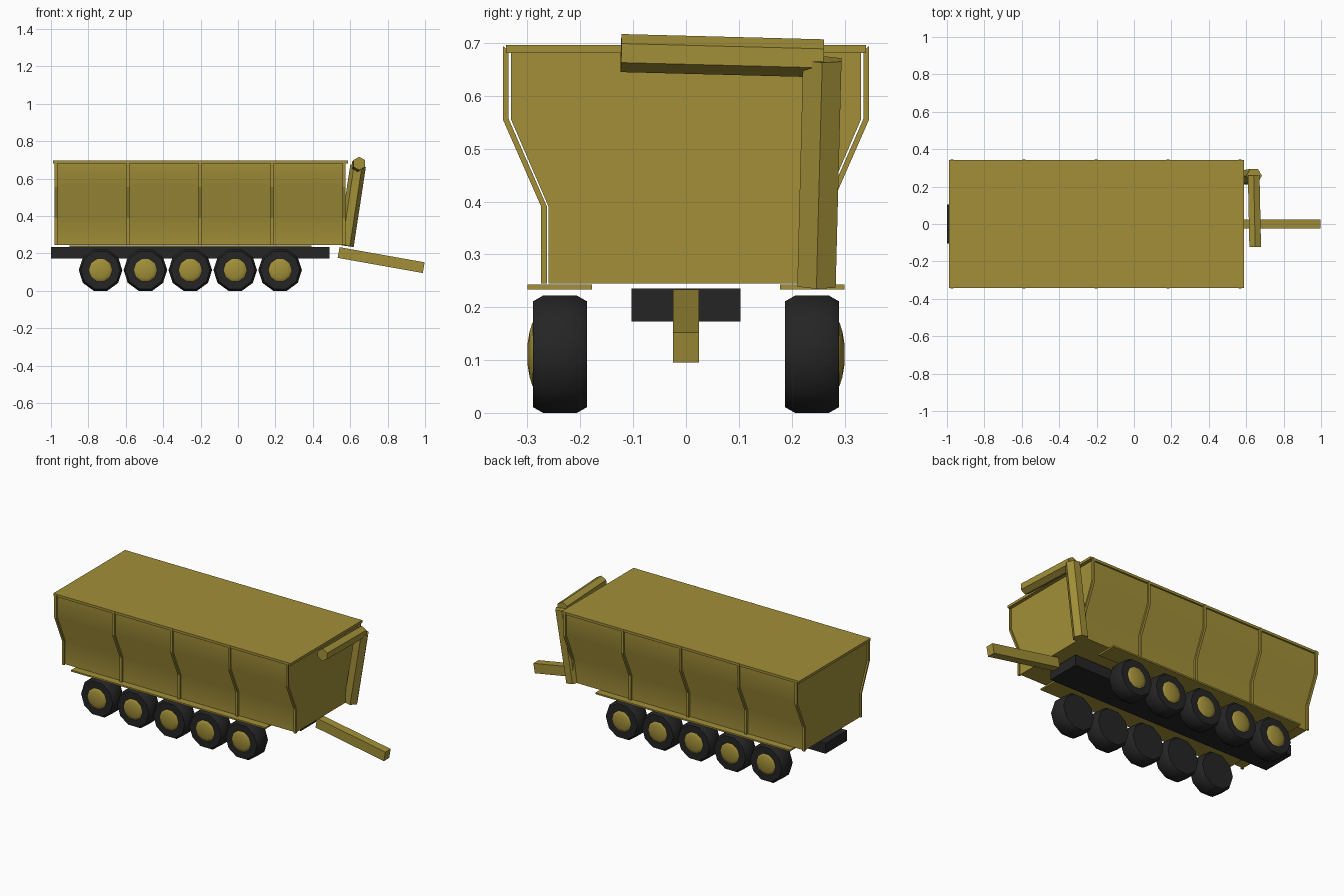
import bpy
import bmesh
import math
from mathutils import Vector, Matrix

if "Cube" in bpy.data.objects:
    bpy.data.objects.remove(bpy.data.objects["Cube"], do_unlink=True)


def material(name, colour):
    mat = bpy.data.materials.new(name)
    mat.use_nodes = True
    mat.diffuse_color = (*colour, 1)
    mat.node_tree.nodes["Principled BSDF"].inputs["Base Color"].default_value = (*colour, 1)
    return mat


olive = material("olive paint", (0.36, 0.275, 0.04))
black = material("black rubber", (0.018, 0.018, 0.018))


def finish(name, bm, mat, smooth_angle=None):
    bmesh.ops.recalc_face_normals(bm, faces=bm.faces)
    mesh = bpy.data.meshes.new(name)
    bm.to_mesh(mesh)
    bm.free()
    mesh.materials.append(mat)
    obj = bpy.data.objects.new(name, mesh)
    bpy.context.collection.objects.link(obj)
    if smooth_angle:
        bpy.ops.object.select_all(action='DESELECT')
        obj.select_set(True)
        bpy.context.view_layer.objects.active = obj
        bpy.ops.object.shade_smooth_by_angle(angle=math.radians(smooth_angle))
    return obj


def box(name, low, high, mat):
    low, high = Vector(low), Vector(high)
    bm = bmesh.new()
    bmesh.ops.create_cube(bm, size=1)
    bmesh.ops.scale(bm, vec=high - low, verts=bm.verts)
    bmesh.ops.translate(bm, vec=(low + high) / 2, verts=bm.verts)
    return finish(name, bm, mat)


def extrude_x(name, outline, x0, x1, mat, smooth_angle=None):
    """Extrude a (y, z) outline along x."""
    bm = bmesh.new()
    face = bm.faces.new([bm.verts.new((x0, y, z)) for y, z in outline])
    ext = bmesh.ops.extrude_face_region(bm, geom=[face], use_keep_orig=True)
    moved = [v for v in ext["geom"] if isinstance(v, bmesh.types.BMVert)]
    bmesh.ops.translate(bm, vec=(x1 - x0, 0, 0), verts=moved)
    return finish(name, bm, mat, smooth_angle)


def hex_tube(name, start, end, radius, pointing, mat):
    """Six-sided bar between two points, one corner aimed along 'pointing'."""
    start, end = Vector(start), Vector(end)
    axis = (end - start).normalized()
    u = Vector(pointing)
    u = (u - axis * u.dot(axis)).normalized()
    v = axis.cross(u)
    frame = Matrix((u, v, axis)).transposed().to_4x4()
    frame.translation = (start + end) / 2
    bm = bmesh.new()
    bmesh.ops.create_cone(bm, cap_ends=True, segments=6, radius1=radius,
                          radius2=radius, depth=(end - start).length)
    # Put a corner exactly on the local x axis
    corner = bm.verts[:][0].co
    bm.transform(Matrix.Rotation(-math.atan2(corner.y, corner.x), 4, 'Z'))
    bm.transform(frame)
    return finish(name, bm, mat)


def lathe_y(name, profile, centre, side, mat, segments=10, smooth_angle=None):
    """Spin (radius, y) pairs around y, capped at both ends."""
    bm = bmesh.new()
    rings = []
    for r, y in profile:
        angles = [2 * math.pi * i / segments for i in range(segments)]
        rings.append([bm.verts.new((centre[0] + r * math.cos(a), side * y,
                                    centre[1] + r * math.sin(a))) for a in angles])
    for a, b in zip(rings, rings[1:]):
        for i in range(segments):
            j = (i + 1) % segments
            bm.faces.new((a[i], a[j], b[j], b[i]))
    bm.faces.new(rings[0])
    bm.faces.new(rings[-1])
    return finish(name, bm, mat, smooth_angle)


# Hopper: narrow at the bottom, flared to a wide top
wall = [(0.26, 0.245), (0.26, 0.39), (0.331, 0.555), (0.331, 0.685)]
extrude_x("hopper", wall + [(-y, z) for y, z in reversed(wall)], -0.972, 0.568, olive, 30)
box("lid", (-0.99, -0.341, 0.681), (0.588, 0.341, 0.696), olive)

# Ribs standing just off the hopper walls
inner = [(0.263, 0.245), (0.263, 0.39), (0.336, 0.557), (0.336, 0.685)]
outer = [(0.274, 0.245), (0.274, 0.39), (0.346, 0.554), (0.346, 0.694)]
for side, label in ((1, "left"), (-1, "right")):
    for i in range(5):
        x = -0.98 + 0.385 * i
        extrude_x(f"{label}_rib_{i + 1}",
                  [(side * y, z) for y, z in inner + outer[::-1]], x, x + 0.015, olive)

# Chassis and drawbar
box("chassis", (-1.0, -0.103, 0.173), (0.49, 0.103, 0.235), black)
bar_start, bar_end = Vector((0.538, 0, 0.205)), Vector((0.993, 0, 0.124))
length = (bar_end - bar_start).length
drawbar = box("drawbar", (-length / 2, -0.025, -0.029), (length / 2, 0.025, 0.029), olive)
drawbar.location = (bar_start + bar_end) / 2
drawbar.rotation_euler.y = math.atan2(bar_start.z - bar_end.z, bar_end.x - bar_start.x)

# Fenders, tyres and domed hubs
tyre = [(0.105, 0.187), (0.1165, 0.206), (0.1165, 0.271), (0.105, 0.29)]
hub = [(0.066, 0.286), (0.062, 0.291), (0.045, 0.296), (0.02, 0.3)]
for side, label in ((1, "left"), (-1, "right")):
    ys = sorted((side * 0.178, side * 0.3))
    box(f"{label}_fender", (-0.9, ys[0], 0.234), (0.393, ys[1], 0.243), olive)
    for i in range(5):
        centre = (-0.735 + 0.24 * i, 0.111)
        lathe_y(f"{label}_tyre_{i + 1}", tyre, centre, side, black, smooth_angle=40)
        lathe_y(f"{label}_hub_{i + 1}", hub, centre, side, olive, smooth_angle=40)

# Unloading auger: leaning upright and folded cross tube
hex_tube("auger_upright", (0.577, 0.247, 0.241), (0.642, 0.258, 0.669), 0.042, (1, 0, 0), olive)
hex_tube("auger_spout", (0.648, -0.123, 0.681), (0.64, 0.26, 0.671), 0.036, (0, 0, 1), olive)
